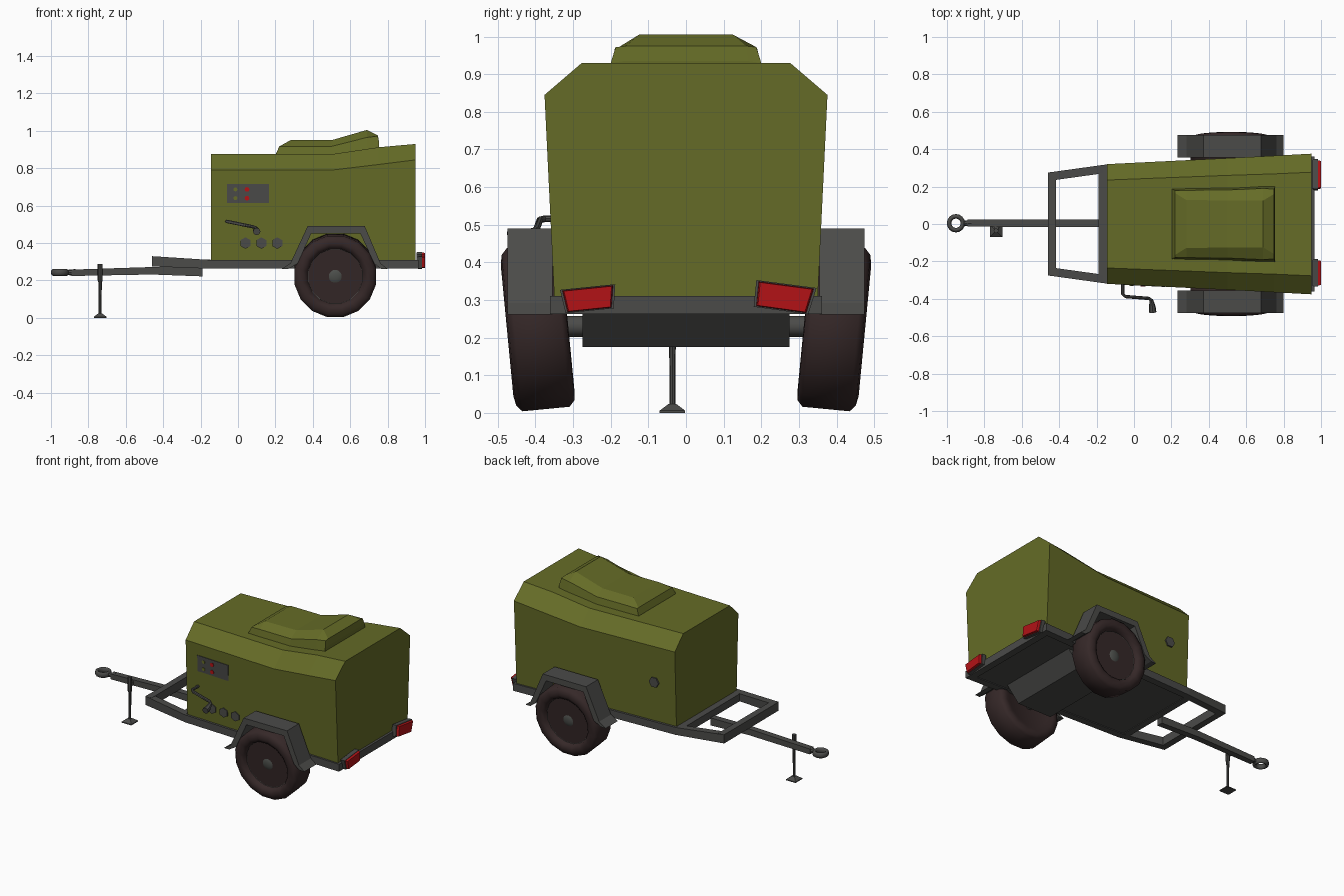
import bpy, bmesh, math
from mathutils import Vector, Quaternion

if "Cube" in bpy.data.objects:
    bpy.data.objects.remove(bpy.data.objects["Cube"])


def material(name, rgb):
    m = bpy.data.materials.new(name)
    m.diffuse_color = (*rgb, 1)
    m.use_nodes = True
    m.node_tree.nodes["Principled BSDF"].inputs["Base Color"].default_value = m.diffuse_color
    return m


OLIVE = material("olive_paint", (0.13, 0.148, 0.02))
GREY = material("dark_grey_steel", (0.07, 0.07, 0.066))
HUB = material("hub_grey", (0.075, 0.08, 0.073))
TYRE = material("brown_black_rubber", (0.036, 0.021, 0.021))
RED = material("red_lens", (0.45, 0.006, 0.008))


def loft(name, rings, mat, smooth=None):
    """Skin closed rings of equal length and cap both ends."""
    bm = bmesh.new()
    vs = [[bm.verts.new(p) for p in r] for r in rings]
    n = len(vs[0])
    for a, b in zip(vs, vs[1:]):
        for i in range(n):
            j = (i + 1) % n
            bm.faces.new((a[i], a[j], b[j], b[i]))
    bm.faces.new(vs[0])
    bm.faces.new(vs[-1])
    bmesh.ops.recalc_face_normals(bm, faces=bm.faces)
    me = bpy.data.meshes.new(name)
    bm.to_mesh(me)
    bm.free()
    me.materials.append(mat)
    if smooth:
        me.shade_smooth()
        me.set_sharp_from_angle(angle=math.radians(smooth))
    ob = bpy.data.objects.new(name, me)
    bpy.context.collection.objects.link(ob)
    return ob


def tube(name, pts, radii, n, mat, axis=None, smooth=None, turn=0.0):
    """Round or n-sided rod along a path; a fixed axis makes it a lathe."""
    pts = [Vector(p) for p in pts]
    rings, prev, q = [], None, None
    for i, (p, r) in enumerate(zip(pts, radii)):
        t = Vector(axis) if axis else pts[min(i + 1, len(pts) - 1)] - pts[max(i - 1, 0)]
        t.normalize()
        q = t.to_track_quat('Z', 'Y') if prev is None else prev.rotation_difference(t) @ q
        prev = t
        rings.append([p + q @ Vector((r * math.cos(turn + k * math.tau / n),
                                      r * math.sin(turn + k * math.tau / n), 0))
                      for k in range(n)])
    return loft(name, rings, mat, smooth)


def rect_x(x, y0, y1, z0, z1):
    return [(x, y0, z0), (x, y1, z0), (x, y1, z1), (x, y0, z1)]


def box(name, x0, x1, y0, y1, z0, z1, mat):
    return loft(name, [rect_x(x0, y0, y1, z0, z1), rect_x(x1, y0, y1, z0, z1)], mat)


# Canopy: chamfered shell widening and rising to the rear
def canopy_ring(x, b, s, t, zs, zt):
    return [(x, -b, .305), (x, -s, zs), (x, -t, zt), (x, t, zt), (x, s, zs), (x, b, .305)]


loft("canopy", [canopy_ring(-.145, .303, .32, .235, .79, .875),
                canopy_ring(.5, .33, .352, .26, .79, .875),
                canopy_ring(.75, .341, .365, .268, .82, .912),
                canopy_ring(.95, .35, .376, .277, .845, .93)], OLIVE)


# Roof hump
def hump_ring(x, w, m, i, zm, zt):
    zb = .85
    return [(x, -w, zb), (x, -m, zm), (x, -i, zt), (x, i, zt), (x, m, zm), (x, w, zb)]


loft("roof_hump", [hump_ring(.203, .19, .187, .17, .875, .877),
                   hump_ring(.22, .192, .178, .165, .915, .916),
                   hump_ring(.28, .194, .18, .128, .917, .95),
                   hump_ring(.5, .198, .182, .126, .917, .95),
                   hump_ring(.69, .21, .19, .125, .965, 1.005),
                   hump_ring(.748, .212, .187, .16, .972, .975),
                   hump_ring(.755, .212, .2, .165, .93, .935)], OLIVE)


def side_y(x, z):
    """Half width of the canopy wall."""
    u = (x + .145) / 1.095
    low, high = .303 + .047 * u, .32 + .056 * u
    return low + (high - low) * (z - .305) / .5


# Control panel, buttons and ports
def plate(name, x0, x1, z0, z1, out, mat):
    quad = ((x0, z0), (x1, z0), (x1, z1), (x0, z1))
    loft(name, [[(x, -side_y(x, z) - o, z) for x, z in quad] for o in (-.005, out)], mat)


def port(name, x, z, r, side, out, mat, n=6, turn=math.pi / 6):
    y = side_y(x, z)
    tube(name, [(x, side * (y - .01), z), (x, side * (y + out), z)], [r, r], n, mat, turn=turn)


plate("control_panel", -.06, .165, .615, .717, .004, GREY)
for z in (.64, .687):
    port("red_button", .048, z, .013, -1, .008, RED, 8, 0)
    port("olive_button", -.014, z, .011, -1, .008, OLIVE, 8, 0)
for x in (.04, .125, .21):
    port("hose_port", x, .4, .031, -1, .008, GREY, 6, math.pi / 2)
port("far_side_port", 0, .56, .034, 1, .008, GREY, 6, 0)

# Crank handle
tube("crank_handle", [(-.06, -.30, .516), (-.06, -.375, .516), (-.045, -.388, .513),
                      (.08, -.398, .487), (.094, -.41, .48)], [.009] * 5, 8, GREY, smooth=40)
tube("crank_grip", [(.092, -.405, .482), (.098, -.44, .468), (.1, -.472, .462)],
     [.01, .017, .02], 8, GREY, smooth=40)

# Chassis: side rails, cross members, floor, under tank and axle
for s in (-1, 1):
    rail = [(-.46, .275, .275, .33), (-.15, .318, .263, .31), (.965, .362, .263, .31)]
    loft("side_rail", [rect_x(x, s * y, s * (y - .045), a, b) for x, y, a, b in rail], GREY)
box("front_crossbar", -.46, -.418, -.273, .273, .274, .329, GREY)
box("middle_crossbar", -.19, -.148, -.3, .3, .264, .311, GREY)
box("rear_crossbar", .92, .965, -.355, .355, .263, .31, GREY)
loft("floor", [rect_x(-.15, -.3, .3, .268, .306), rect_x(.95, -.35, .35, .268, .306)], GREY)
tank = [(.31, .28), (.40, .175), (.64, .175), (.735, .28)]
loft("under_tank", [[(x, y, z) for x, z in tank] for y in (-.275, .275)], GREY)
tube("axle", [(.52, -.36, .23), (.52, .36, .23)], [.028] * 2, 12, GREY, smooth=40)

# Drawbar and towing eye
loft("drawbar", [rect_x(-.89, -.014, .024, .224, .258), rect_x(-.46, -.016, .024, .232, .272),
                 rect_x(-.19, -.016, .024, .222, .27)], GREY)
tube("eye_shank", [(-.92, .004, .243), (-.87, .004, .243)], [.013, .018], 8, GREY, smooth=40)
bpy.ops.mesh.primitive_torus_add(location=(-.952, .004, .243), major_radius=.037, minor_radius=.012,
                                 major_segments=16, minor_segments=8)
eye = bpy.context.object
eye.name = "towing_eye"
eye.scale.z = 1.5
eye.data.materials.append(GREY)
eye.data.shade_smooth()

# Jack leg with a pyramid foot
jx, jy = -.737, -.036
tube("jack_leg", [(jx, jy, .015), (jx, jy, .10), (jx, jy, .19), (jx, jy, .2), (jx, jy, .288)],
     [.008, .008, .009, .013, .013], 8, GREY, axis=(0, 0, 1), smooth=30)
box("jack_bracket", jx - .012, jx + .012, jy, 0, .23, .255, GREY)
tube("jack_foot", [(jx, jy, 0), (jx, jy, .006), (jx, jy, .024)], [.048, .048, .014], 4, GREY,
     turn=math.pi / 4)

# Cambered wheels and mudguards
tyre = [(-.066, .145), (-.08, .175), (-.078, .205), (-.063, .222),
        (.063, .222), (.078, .205), (.083, .178), (.072, .155), (.05, .148)]
hub = [(-.06, .05), (-.062, .15), (.058, .157), (.045, .14), (.035, .09),
       (.037, .055), (.05, .035), (.055, .015)]
guard_out = [(.233, .262), (.28, .292), (.372, .49), (.678, .49), (.762, .292), (.80, .262)]
guard_in = [(.765, .262), (.728, .29), (.654, .452), (.392, .452), (.318, .29), (.27, .262)]
camber = math.radians(5.5)
for s in (-1, 1):
    c = Vector((.52, s * .393, .227))
    d = Vector((0, s * math.cos(camber), -math.sin(camber)))
    for name, prof, mat, ang in (("tyre", tyre, TYRE, 50), ("wheel_hub", hub, HUB, 50)):
        tube(name, [c + d * w for w, r in prof], [r for w, r in prof], 16, mat,
             axis=d, smooth=ang, turn=math.pi / 16)
    # each guard is a strip of bent sheet segments
    inner = guard_in[::-1]
    loft("mudguard", [[(a[0], s * .355, a[1]), (a[0], s * .475, a[1]),
                       (b[0], s * .475, b[1]), (b[0], s * .355, b[1])]
                      for a, b in zip(guard_out, inner)], GREY)

# Tail lamps: tilted housings with red lenses
lamps = {"left": [(-.335, .327), (-.188, .342), (-.192, .278), (-.32, .265)],
         "right": [(.187, .353), (.347, .332), (.325, .262), (.18, .282)]}
for side, quad in lamps.items():
    cy, cz = sum(p[0] for p in quad) / 4, sum(p[1] for p in quad) / 4

    def ring(x, k):
        return [(x, cy + (y - cy) * k, cz + (z - cz) * k) for y, z in quad]

    loft(side + "_lamp_housing", [ring(.955, .95), ring(.965, 1), ring(.985, 1)], GREY)
    loft(side + "_lamp_lens", [ring(.98, .92), ring(.994, .9), ring(1.0, .86)], RED)
